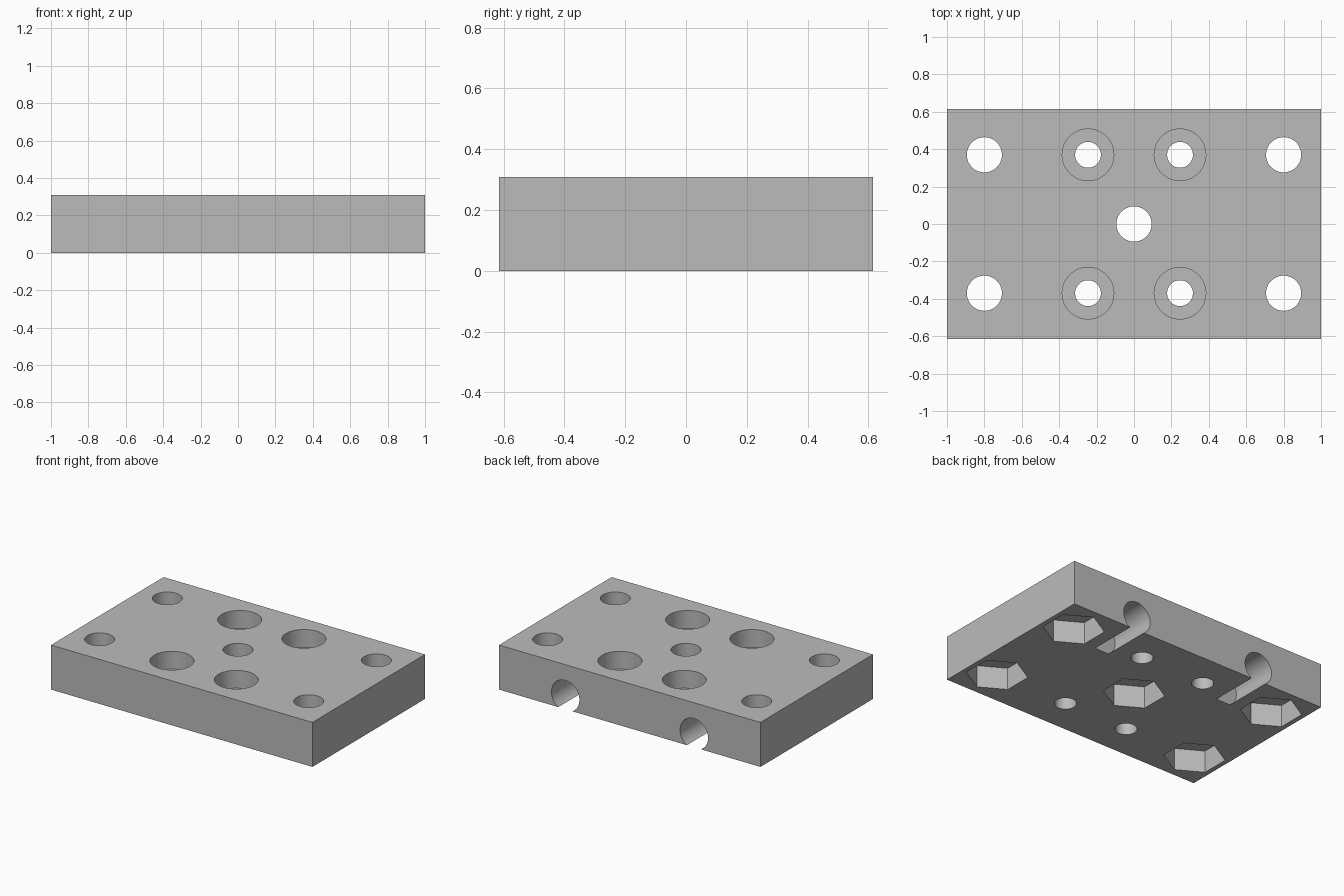
import bpy
import math

default = bpy.data.objects.get("Cube")
if default:
    bpy.data.objects.remove(default, do_unlink=True)

LENGTH, WIDTH, HEIGHT = 2.0, 1.23, 0.308
GAP = 0.05  # how far cutters reach beyond the surface

grey = bpy.data.materials.new("plain_grey")
grey.use_nodes = True
colour = (0.5, 0.5, 0.5, 1)
grey.diffuse_color = colour
grey.node_tree.nodes["Principled BSDF"].inputs["Base Color"].default_value = colour

# Mounting plate
bpy.ops.mesh.primitive_cube_add(size=1, location=(0, 0, HEIGHT / 2))
plate = bpy.context.object
plate.name = "mounting_plate"
plate.scale = (LENGTH, WIDTH, HEIGHT)
bpy.ops.object.transform_apply(location=True, rotation=False, scale=True)
plate.data.materials.append(grey)


def cut(cutter):
    """Subtract the cutter from the plate and discard it."""
    mod = plate.modifiers.new("cut", "BOOLEAN")
    mod.operation = "DIFFERENCE"
    mod.solver = "EXACT"
    mod.object = cutter
    cutter.hide_render = True
    bpy.context.view_layer.objects.active = plate
    bpy.ops.object.modifier_apply(modifier=mod.name)
    bpy.data.objects.remove(cutter, do_unlink=True)


def bore(x, y, radius, low, high, sides=64):
    """Vertical hole between two heights; six sides make a nut pocket."""
    bpy.ops.mesh.primitive_cylinder_add(
        vertices=sides, radius=radius, depth=high - low,
        location=(x, y, (low + high) / 2))
    cut(bpy.context.object)


# Bolt holes with hexagonal nut pockets underneath, at the corners and centre
bolt_spots = [(sx * 0.8, sy * 0.37) for sx in (-1, 1) for sy in (-1, 1)]
for x, y in bolt_spots + [(0, 0)]:
    bore(x, y, 0.094, -GAP, HEIGHT + GAP)
    bore(x, y, 0.193, -GAP, 0.152, sides=6)

# Counterbored screw holes
for sx in (-1, 1):
    for sy in (-1, 1):
        bore(sx * 0.246, sy * 0.37, 0.069, -GAP, HEIGHT + GAP)
        bore(sx * 0.246, sy * 0.37, 0.138, HEIGHT - 0.123, HEIGHT + GAP)

# Blind rod channels in the back, breaking through the underside
depth = 0.34
for sx in (-1, 1):
    bpy.ops.mesh.primitive_cylinder_add(
        vertices=64, radius=0.107, depth=depth + GAP,
        location=(sx * 0.492, WIDTH / 2 - (depth - GAP) / 2, 0.092),
        rotation=(math.pi / 2, 0, 0))
    cut(bpy.context.object)

# Smooth bores with sharp rims
bpy.ops.object.select_all(action="DESELECT")
plate.select_set(True)
bpy.context.view_layer.objects.active = plate
bpy.ops.object.shade_smooth_by_angle(angle=math.radians(30))
